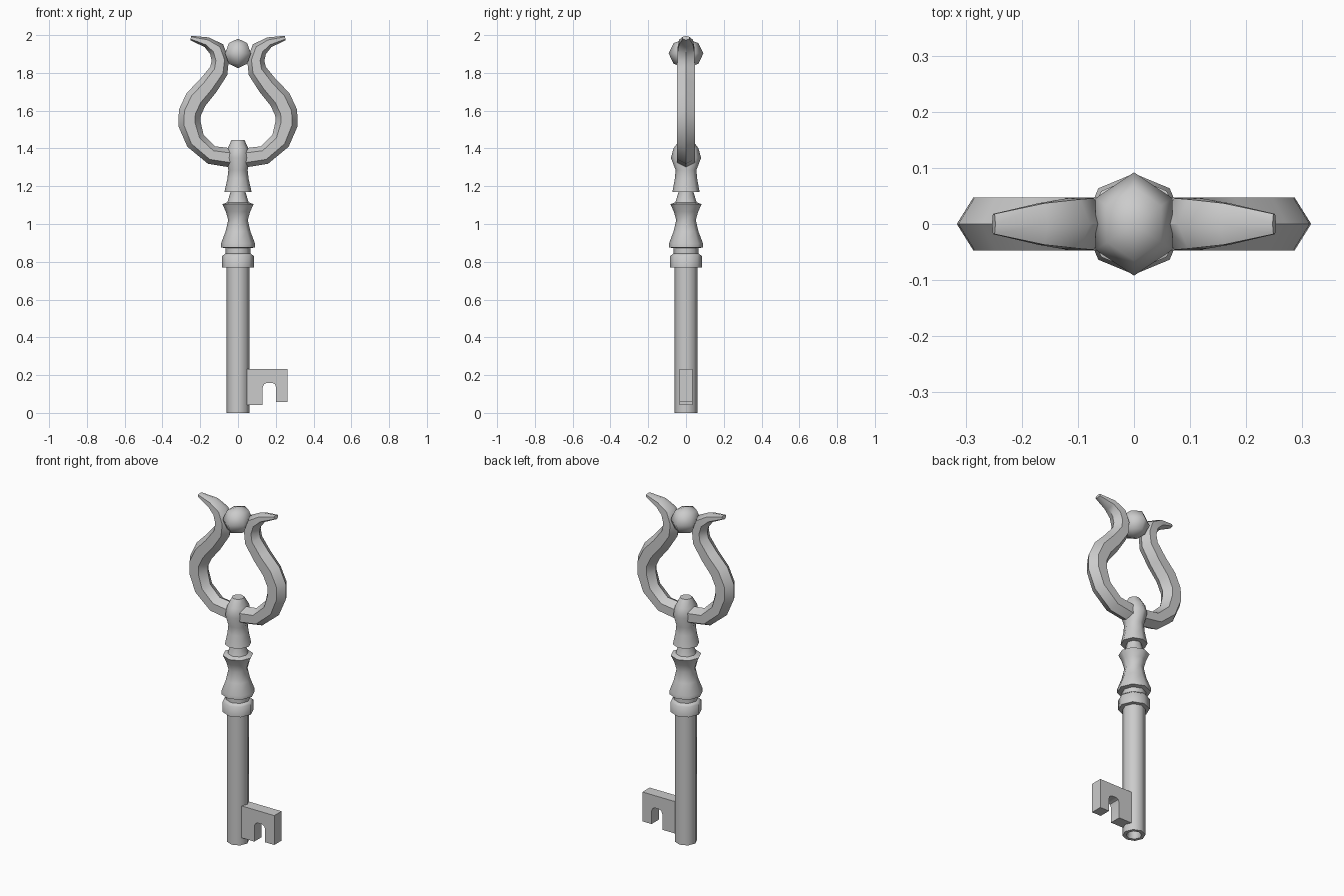
import bpy, bmesh, math
from mathutils import Vector

if "Cube" in bpy.data.objects:
    bpy.data.objects.remove(bpy.data.objects["Cube"])


def finish(name, bm, angle):
    bmesh.ops.recalc_face_normals(bm, faces=bm.faces)
    me = bpy.data.meshes.new(name)
    bm.to_mesh(me)
    bm.free()
    ob = bpy.data.objects.new(name, me)
    bpy.context.collection.objects.link(ob)
    bpy.ops.object.select_all(action='DESELECT')
    ob.select_set(True)
    bpy.context.view_layer.objects.active = ob
    bpy.ops.object.shade_smooth_by_angle(angle=math.radians(angle))
    return ob


def skin(name, rings, angle):
    """Join equal rings of points with quads and cap both ends."""
    bm = bmesh.new()
    loops = [[bm.verts.new(p) for p in r] for r in rings]
    n = len(loops[0])
    for a, b in zip(loops, loops[1:]):
        for i in range(n):
            j = (i + 1) % n
            bm.faces.new((a[i], a[j], b[j], b[i]))
    bm.faces.new(loops[0])
    bm.faces.new(loops[-1])
    return finish(name, bm, angle)


def turned(name, profile, sides=8, angle=50):
    """Profile entries are (x radius, y radius, z)."""
    rings = [[(rx * math.cos(2 * math.pi * i / sides),
               ry * math.sin(2 * math.pi * i / sides), z) for i in range(sides)]
             for rx, ry, z in profile]
    return skin(name, rings, angle)


def rounds(points):
    return [(r, r, z) for r, z in points]


# Hollow-ended shaft
turned("shaft", rounds([(0.036, 0.12), (0.036, 0.012), (0.042, 0), (0.061, 0), (0.061, 0.80)]))

# Collar and turned baluster
turned("collar", rounds([(0.055, 0.77), (0.084, 0.77), (0.084, 0.83), (0.068, 0.843), (0.05, 0.843)]))
turned("baluster", rounds([(0.065, 0.83), (0.065, 0.872), (0.09, 0.876), (0.09, 0.897),
                           (0.066, 0.96), (0.052, 1.02), (0.064, 1.065), (0.083, 1.105),
                           (0.056, 1.115), (0.041, 1.165), (0.041, 1.19)]))

# Bell-shaped socket holding the bow
turned("bow_socket", [(0.04, 0.04, 1.17), (0.072, 0.072, 1.17), (0.056, 0.059, 1.24),
                      (0.051, 0.055, 1.285), (0.062, 0.08, 1.35), (0.055, 0.066, 1.40),
                      (0.034, 0.034, 1.445)])

# Curved bow arms: (x, z, half width in plane, half thickness)
path = [(0.0, 1.345, 0.052, 0.047), (0.14, 1.365, 0.05, 0.047), (0.225, 1.44, 0.053, 0.047),
        (0.257, 1.53, 0.060, 0.047), (0.255, 1.59, 0.060, 0.047), (0.222, 1.66, 0.060, 0.047),
        (0.158, 1.732, 0.055, 0.047), (0.102, 1.81, 0.050, 0.047), (0.094, 1.868, 0.046, 0.046),
        (0.113, 1.925, 0.043, 0.044), (0.165, 1.962, 0.028, 0.037), (0.25, 1.985, 0.012, 0.018)]
for side, label in ((1, "right"), (-1, "left")):
    rings = []
    for k, (x, z, w, t) in enumerate(path):
        p, q = path[max(k - 1, 0)], path[min(k + 1, len(path) - 1)]
        d = Vector((q[0] - p[0], 0, q[1] - p[1])).normalized()
        if k == 0:
            d = Vector((1, 0, 0))
        out = Vector((d.z, 0, -d.x))
        ring = []
        for i in range(6):
            a = math.pi * i / 3
            v = Vector((x, 0, z)) + out * w * math.cos(a)
            ring.append((side * v.x, t * math.sin(a) / math.sin(math.pi / 3), v.z))
        rings.append(ring)
    skin("bow_arm_" + label, rings, 45)

# Faceted ball between the arm tips
bm = bmesh.new()
bmesh.ops.create_uvsphere(bm, u_segments=6, v_segments=4, radius=1)
for v in bm.verts:
    v.co = (v.co.x * 0.079, v.co.y * 0.092, v.co.z * 0.078 + 1.903)
finish("bow_ball", bm, 80)

# Notched bit
outline = [(0.045, 0.232), (0.262, 0.232), (0.262, 0.058), (0.202, 0.058), (0.202, 0.135),
           (0.195, 0.152), (0.180, 0.159), (0.153, 0.159), (0.138, 0.152), (0.131, 0.135),
           (0.131, 0.043), (0.045, 0.043)]
skin("bit", [[(x, y, z) for x, z in outline] for y in (-0.034, 0.034)], 30)
